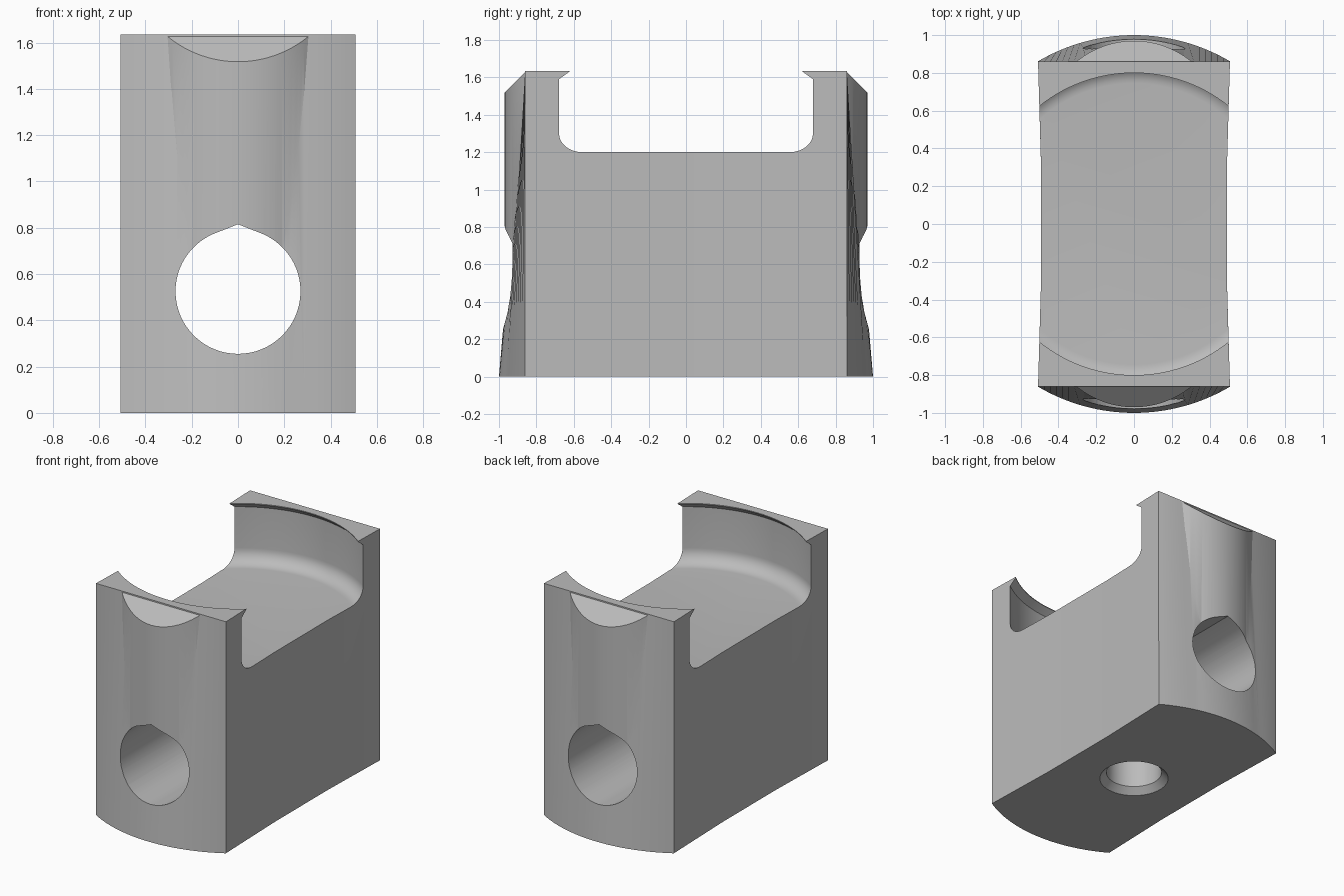
import bpy
import bmesh
import math

old = bpy.data.objects.get("Cube")
if old:
    bpy.data.objects.remove(old, do_unlink=True)

HEIGHT = 1.635
HALF_W = 0.508
END_Y = 0.86

metal = bpy.data.materials.new("light grey")
metal.use_nodes = True
GREY = (0.5, 0.5, 0.5, 1.0)
metal.diffuse_color = GREY
metal.node_tree.nodes["Principled BSDF"].inputs["Base Color"].default_value = GREY


def finish(name, bm):
    bmesh.ops.recalc_face_normals(bm, faces=bm.faces)
    mesh = bpy.data.meshes.new(name)
    bm.to_mesh(mesh)
    bm.free()
    mesh.materials.append(metal)
    obj = bpy.data.objects.new(name, mesh)
    bpy.context.collection.objects.link(obj)
    return obj


def loft(lower, upper):
    """Closed solid between two matching rings."""
    bm = bmesh.new()
    a = [bm.verts.new(p) for p in lower]
    b = [bm.verts.new(p) for p in upper]
    n = len(a)
    for i in range(n):
        j = (i + 1) % n
        bm.faces.new((a[i], a[j], b[j], b[i]))
    bm.faces.new(a[::-1])
    bm.faces.new(b)
    return bm


def revolve(name, profile, steps):
    """Solid of revolution about z; profile holds (radius, height)."""
    rings = [[(r * math.cos(math.tau * i / steps), r * math.sin(math.tau * i / steps), z)
              for i in range(steps)] for r, z in profile]
    bm = bmesh.new()
    vs = [[bm.verts.new(p) for p in ring] for ring in rings]
    for a, b in zip(vs, vs[1:]):
        for i in range(steps):
            j = (i + 1) % steps
            bm.faces.new((a[i], a[j], b[j], b[i]))
    bm.faces.new(vs[0][::-1])
    bm.faces.new(vs[-1])
    return finish(name, bm)


def combine(target, tool, operation):
    mod = target.modifiers.new(tool.name, 'BOOLEAN')
    mod.operation = operation
    mod.solver = 'EXACT'
    mod.object = tool
    tool.hide_render = True
    bpy.context.view_layer.objects.active = target
    bpy.ops.object.modifier_apply(modifier=mod.name)
    bpy.data.objects.remove(tool, do_unlink=True)


# Body: round ends at the base, blending to straight ends at the top
SEG = 32
lower, upper = [], []
for s in (1, -1):
    for i in range(SEG + 1):
        x = s * HALF_W * (1 - 2 * i / SEG)
        lower.append((x, s * math.sqrt(1 - x * x), 0))
        upper.append((x, s * END_Y, HEIGHT))
    # slightly waisted flanks
    for y in (0.3, -0.3):
        for ring, z in ((lower, 0), (upper, HEIGHT)):
            ring.append((-s * 0.492, s * y, z))
body = finish("jaw_block", loft(lower, upper))

# Rounded bosses on both ends with a sloping top
BOSS_R, BOSS_W, BOSS_TOP = 0.478, 0.305, 1.627
for s, side in ((-1, "front"), (1, "back")):
    half = math.asin(BOSS_W / BOSS_R)
    outline = [(BOSS_W, 0.7), (-BOSS_W, 0.7)]
    for i in range(25):
        a = half * (i / 12 - 1)
        outline.append((BOSS_R * math.sin(a), 0.97 - BOSS_R + BOSS_R * math.cos(a)))
    bm = loft([(x, s * y, 0.2) for x, y in outline],
              [(x, s * y, BOSS_TOP) for x, y in outline])
    cut = bmesh.ops.bisect_plane(bm, geom=bm.verts[:] + bm.edges[:] + bm.faces[:], dist=1e-5,
                                 plane_co=(0, s * END_Y, BOSS_TOP), plane_no=(0, s, 1),
                                 clear_outer=True)
    edges = [e for e in bm.edges if e.is_boundary]
    bmesh.ops.holes_fill(bm, edges=edges)
    combine(body, finish(side + "_boss", bm), 'UNION')

# Round pocket with filleted floor and overhanging lip
FLOOR, WALL, FILLET = 1.2, 0.845, 0.1
pocket = []
for i in range(9):
    a = math.pi / 2 * i / 8
    pocket.append((WALL - FILLET + FILLET * math.sin(a), FLOOR + FILLET - FILLET * math.cos(a)))
pocket += [(WALL, 1.59), (0.8, 1.63), (0.8, 1.8)]
combine(body, revolve("pocket_cutter", pocket, 128), 'DIFFERENCE')

# Teardrop bore running from front to back
BORE_R, BORE_Z = 0.27, 0.525
start = math.radians(24)
outline = [(0, 0.815)]
for i in range(57):
    a = start + (math.tau - 2 * start) * i / 56
    outline.append((BORE_R * math.sin(a), BORE_Z + BORE_R * math.cos(a)))
bore = finish("bore_cutter", loft([(x, -1.2, z) for x, z in outline],
                                  [(x, 1.2, z) for x, z in outline]))
combine(body, bore, 'DIFFERENCE')

# Countersunk hole in the underside, opening into the bore
combine(body, revolve("screw_hole_cutter",
                      [(0.277, -0.05), (0.183, 0.044), (0.183, 0.5)], 48), 'DIFFERENCE')

bpy.ops.object.select_all(action='DESELECT')
body.select_set(True)
bpy.context.view_layer.objects.active = body
bpy.ops.object.shade_smooth_by_angle(angle=math.radians(25))
